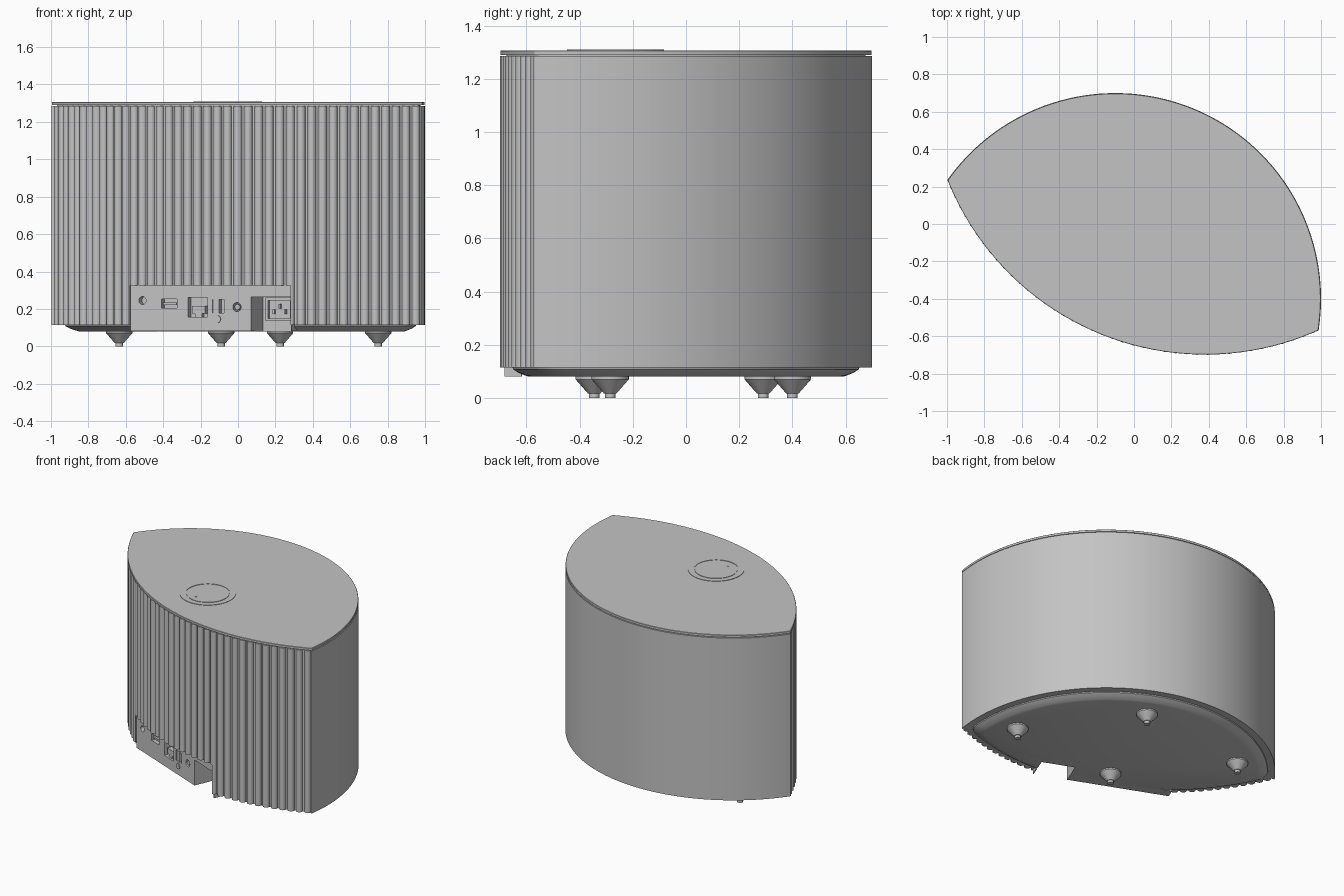
import bpy, bmesh
from math import pi, cos, sin, sqrt, atan2
from mathutils import Vector, Matrix

if "Cube" in bpy.data.objects:
    bpy.data.objects.remove(bpy.data.objects["Cube"])

grey = bpy.data.materials.new("plain_grey")
grey.use_nodes = True
grey.diffuse_color = (0.55, 0.55, 0.55, 1)
grey.node_tree.nodes["Principled BSDF"].inputs["Base Color"].default_value = (0.55, 0.55, 0.55, 1)

# Plan: two circles crossing to make a pointed lens
BACK_C, BACK_R = Vector((-0.1, -0.4)), 1.1
FRONT_C, FRONT_R = Vector((0.38, 0.785)), 1.485
AXIS = (FRONT_C - BACK_C).normalized()      # points to the back
ALONG = Vector((AXIS.y, -AXIS.x))           # long direction of the lens
APEX = FRONT_C - AXIS * FRONT_R
LOCAL = Matrix(((ALONG.x, AXIS.x, 0, APEX.x),
                (ALONG.y, AXIS.y, 0, APEX.y),
                (0, 0, 1, 0), (0, 0, 0, 1)))


def finish(name, bm, smooth=True):
    bmesh.ops.recalc_face_normals(bm, faces=bm.faces)
    mesh = bpy.data.meshes.new(name)
    bm.to_mesh(mesh)
    bm.free()
    mesh.materials.append(grey)
    obj = bpy.data.objects.new(name, mesh)
    bpy.context.collection.objects.link(obj)
    if smooth:
        shade(obj)
    return obj


def shade(obj):
    bpy.ops.object.select_all(action='DESELECT')
    obj.select_set(True)
    bpy.context.view_layer.objects.active = obj
    bpy.ops.object.shade_smooth_by_angle(angle=0.6)


def loft(name, rings):
    """Skin a stack of (z, outline) rings and cap both ends."""
    bm = bmesh.new()
    loops = [[bm.verts.new((p.x, p.y, z)) for p in pts] for z, pts in rings]
    for low, high in zip(loops, loops[1:]):
        for i in range(len(low)):
            j = (i + 1) % len(low)
            bm.faces.new((low[i], low[j], high[j], high[i]))
    bm.faces.new(loops[0])
    bm.faces.new(loops[-1])
    return finish(name, bm)


def circle(center, r, n=48):
    return [center + Vector((cos(a), sin(a))) * r for a in (2 * pi * i / n for i in range(n))]


def box(name, s0, s1, t0, t1, z0, z1):
    """Box in the panel frame: s along the panel, t into the body."""
    bm = bmesh.new()
    bmesh.ops.create_cube(bm, size=1)
    for v in bm.verts:
        v.co = LOCAL @ Vector((s1 if v.co.x > 0 else s0, t1 if v.co.y > 0 else t0,
                               z1 if v.co.z > 0 else z0))
    return finish(name, bm, False)


def rod(name, s, z, r, t0, t1):
    """Round bar pointing into the panel."""
    bm = bmesh.new()
    place = LOCAL @ Matrix.Translation((s, (t0 + t1) / 2, z)) @ Matrix.Rotation(pi / 2, 4, 'X')
    bmesh.ops.create_cone(bm, cap_ends=True, segments=24, radius1=r, radius2=r,
                          depth=t1 - t0, matrix=place)
    return finish(name, bm)


def cut(targets, cutters):
    for target in targets:
        bpy.context.view_layer.objects.active = target
        for c in cutters:
            mod = target.modifiers.new("cut", 'BOOLEAN')
            mod.operation, mod.solver, mod.object = 'DIFFERENCE', 'EXACT', c
            bpy.ops.object.modifier_apply(modifier=mod.name)
        shade(target)
    for c in cutters:
        bpy.data.objects.remove(c)


def arc(center, start, end, radius, steps):
    """Counter-clockwise arc; radius may vary along the steps (0 to 1)."""
    a0, a1 = atan2(start.y, start.x), atan2(end.y, end.x)
    if a1 < a0:
        a1 += 2 * pi
    return [center + Vector((cos(a), sin(a))) * radius(f)
            for f, a in ((f, a0 + (a1 - a0) * f) for f in steps)]


def rib_steps(count):
    return [(i + 0.6 - 0.4 * cos(pi * k / 8)) / count for i in range(count) for k in range(9)]


def lens(inset, corner, ribs=0, depth=0.022):
    """Lens outline with rounded corners; the front arc can carry ribs."""
    ra, rb = BACK_R - inset - corner, FRONT_R - inset - corner
    gap = (FRONT_C - BACK_C).length
    a = (ra * ra - rb * rb + gap * gap) / (2 * gap)
    mid, half = BACK_C + AXIS * a, ALONG * sqrt(ra * ra - a * a)
    right, left = mid + half, mid - half

    def front_radius(f):
        if not ribs:
            return FRONT_R - inset
        x = ((f * ribs + 1e-6) % 1 - 0.6) / 0.4
        return FRONT_R - inset - depth * (1 - sqrt(max(0, 1 - x * x)))

    even = [i / 80 for i in range(81)]
    few = [i / 8 for i in range(1, 8)]
    return (arc(BACK_C, right - BACK_C, left - BACK_C, lambda f: BACK_R - inset, even)
            + arc(left, left - BACK_C, left - FRONT_C, lambda f: corner, few)
            + arc(FRONT_C, left - FRONT_C, right - FRONT_C, front_radius,
                  rib_steps(ribs) if ribs else even)
            + arc(right, right - FRONT_C, right - BACK_C, lambda f: corner, few))


# Main shell, smooth at the back and ribbed at the front, and the coved base
body = loft("ribbed_body", [(0.115, lens(0, 0.012, 41)), (1.285, lens(0, 0.012, 41))])
base = loft("coved_base", [(z, lens(d, 0.12)) for z, d in
                           ((0.08, 0.11), (0.085, 0.095), (0.095, 0.07), (0.108, 0.05), (0.125, 0.045))])

# Lid with a thin shadow gap under it
loft("lid_gap", [(1.28, lens(0.025, 0.012)), (1.292, lens(0.025, 0.012))])
loft("lid", [(1.29, lens(0.002, 0.012)), (1.304, lens(0.002, 0.012)), (1.306, lens(0.004, 0.012))])

# Round control on the lid
DIAL = Vector((-0.055, -0.265))
ring = loft("control_ring", [(1.3, circle(DIAL, 0.183, 96)), (1.309, circle(DIAL, 0.183, 96))])
cut([ring], [loft("ring_hole", [(1.25, circle(DIAL, 0.146, 96)), (1.35, circle(DIAL, 0.146, 96))])])
loft("control_button", [(1.3, circle(DIAL, 0.14, 96)), (1.309, circle(DIAL, 0.14, 96))])
loft("indicator_dot", [(1.305, circle(Vector((-0.09, -0.35)), 0.008, 16)),
                       (1.31, circle(Vector((-0.09, -0.35)), 0.008, 16))])

# Connector panel let into the lower front
FACE, WIDE = 0.09, 0.465
cut([body, base], [box("panel_cutter", -WIDE, WIDE, -0.2, 0.15, -0.1, 0.325)])
panel = box("connector_panel", -WIDE, WIDE, FACE, 0.16, 0.081, 0.325)
cut([body, base, panel], [box("recess_cutter", 0.23, WIDE - 0.005, -0.2, 0.26, -0.1, 0.265)])

# Sockets sunk into the panel
IN = FACE + 0.045
cut([panel], [
    rod("jack_cutter", -0.396, 0.245, 0.021, 0, IN),
    box("usb_cutter", -0.286, -0.196, 0, IN, 0.205, 0.252),
    box("network_cutter", -0.134, -0.022, 0, IN, 0.157, 0.262),
    box("optical_cutter", 0.008, 0.074, 0, IN, 0.178, 0.25),
    rod("round_cutter", 0.149, 0.21, 0.024, 0, IN)])
box("usb_tongue", -0.28, -0.202, FACE + 0.008, IN + 0.005, 0.222, 0.234)
box("network_block", -0.116, -0.04, FACE + 0.012, IN + 0.005, 0.175, 0.215)
box("network_latch", -0.098, -0.058, FACE + 0.012, IN + 0.005, 0.157, 0.18)
box("optical_shutter", 0.008, 0.042, FACE + 0.006, IN + 0.005, 0.178, 0.25)
rod("round_socket_core", 0.149, 0.21, 0.015, FACE + 0.005, IN + 0.005)
rod("panel_screw", 0.036, 0.145, 0.02, FACE - 0.006, IN)

# Power inlet at the back of the recess
inlet = box("power_inlet", 0.255, 0.41, 0.235, 0.27, 0.135, 0.26)
cut([inlet], [box("inlet_cutter", 0.27, 0.395, 0, 0.256, 0.15, 0.245)])
for i, (s, z) in enumerate(((0.3, 0.185), (0.3325, 0.215), (0.365, 0.185))):
    box(f"inlet_pin_{i + 1}", s - 0.005, s + 0.005, 0.238, 0.26, z - 0.012, z + 0.012)

# Four cone feet with small cylindrical tips
for name, x, y in (("left_foot", 0.75, -0.285), ("right_foot", -0.635, 0.29),
                   ("front_foot", -0.09, -0.345), ("back_foot", 0.225, 0.4)):
    spot = Vector((x, y))
    loft(name, [(z, circle(spot, r, 32)) for z, r in
                ((0, 0.02), (0.017, 0.02), (0.0175, 0.024), (0.07, 0.07), (0.085, 0.07))])
